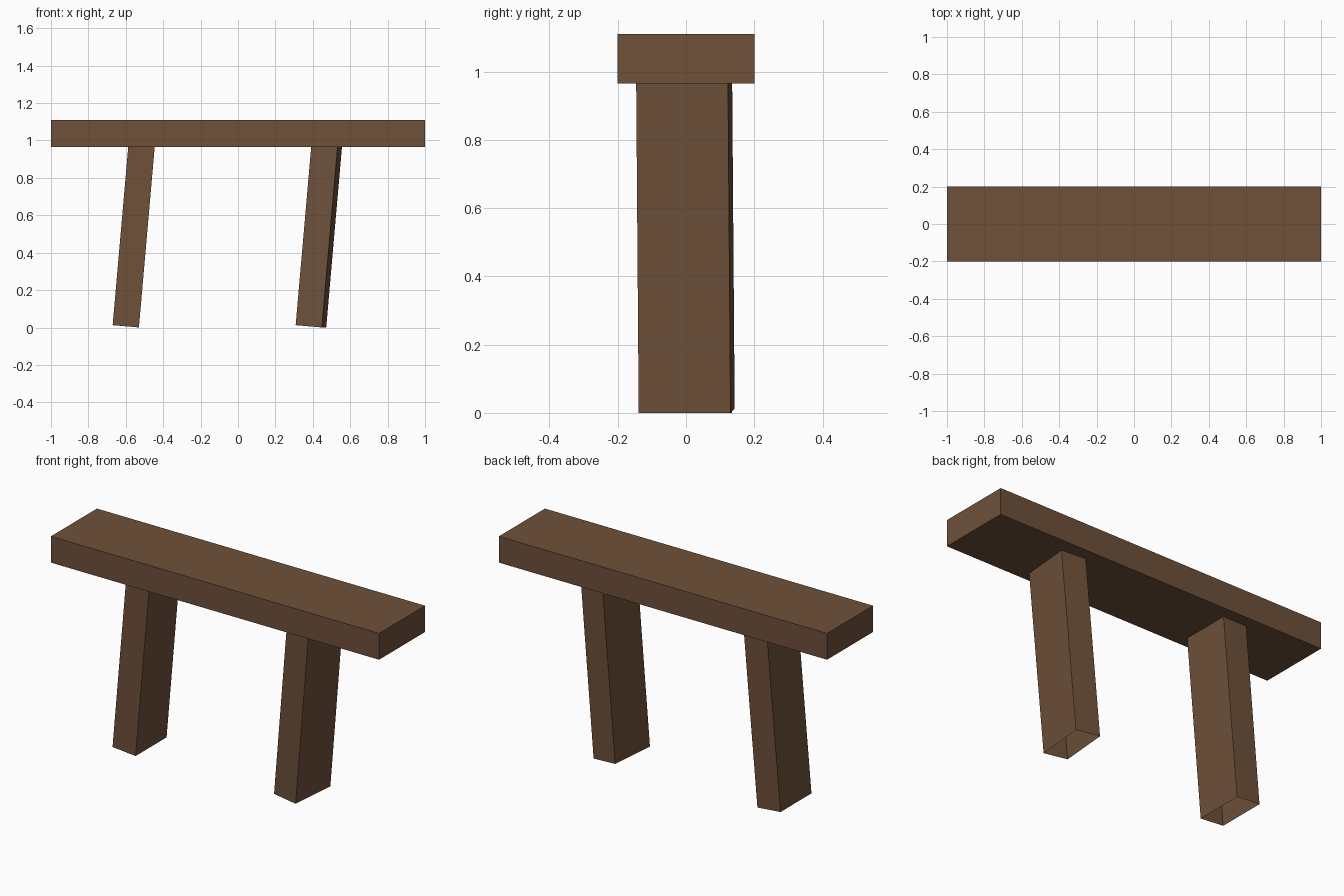
import bpy, bmesh
from math import radians, cos
from mathutils import Matrix, Vector

if "Cube" in bpy.data.objects:
    bpy.data.objects.remove(bpy.data.objects["Cube"])

wood = bpy.data.materials.new("brown wood")
wood.diffuse_color = (0.156, 0.082, 0.042, 1)
wood.use_nodes = True
wood.node_tree.nodes["Principled BSDF"].inputs["Base Color"].default_value = wood.diffuse_color


def box(name, size, matrix, open_ends=False):
    """Box of the given size, standing on its own origin, placed by matrix."""
    bm = bmesh.new()
    bmesh.ops.create_cube(bm, size=1)
    bmesh.ops.scale(bm, vec=size, verts=bm.verts)
    bmesh.ops.translate(bm, vec=(0, 0, size[2] / 2), verts=bm.verts)
    if open_ends:
        ends = [f for f in bm.faces if abs(f.normal.z) > 0.9]
        bmesh.ops.delete(bm, geom=ends, context='FACES_ONLY')
    bm.transform(matrix)
    mesh = bpy.data.meshes.new(name)
    bm.to_mesh(mesh)
    bm.free()
    mesh.materials.append(wood)
    obj = bpy.data.objects.new(name, mesh)
    bpy.context.collection.objects.link(obj)
    return obj


# Plank seat
box("seat", Vector((2, 0.4, 0.145)), Matrix.Translation((0, 0, 0.965)))

# Leaning hollow legs, the right one also turned slightly; tops end inside the seat
lean = Matrix.Rotation(radians(5), 4, 'Y')
for name, x, y, turn in (("left_leg", -0.6, 0, 0), ("right_leg", 0.39, 0.002, -5)):
    place = Matrix.Translation((x, y, 0.0065)) @ Matrix.Rotation(radians(turn), 4, 'Z') @ lean
    box(name, Vector((0.141, 0.27, 0.985)), place, open_ends=True)
